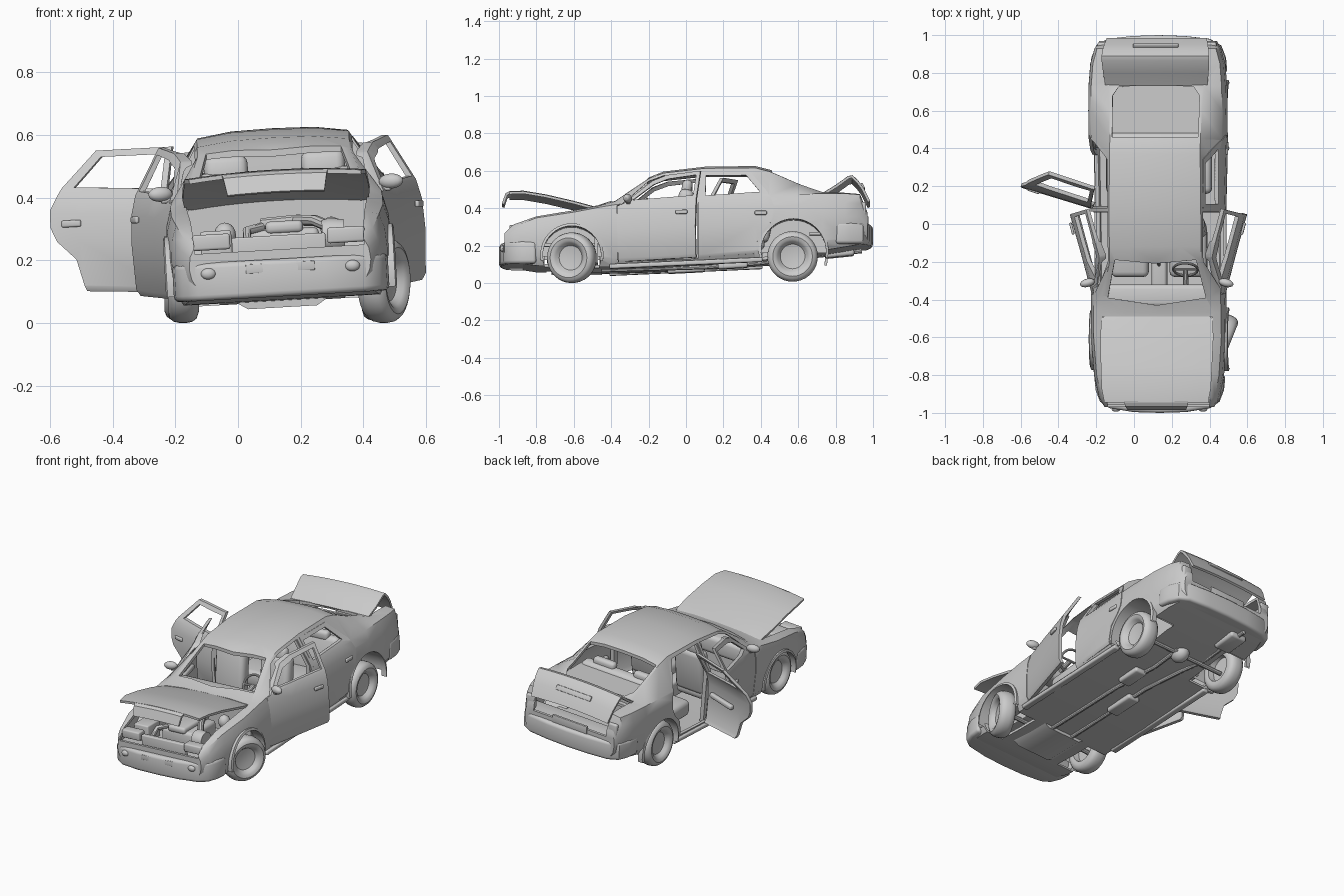
import bpy, bmesh, math
from mathutils import Matrix, Vector

if "Cube" in bpy.data.objects:
    bpy.data.objects.remove(bpy.data.objects["Cube"])

def add(name, bm):
    bmesh.ops.recalc_face_normals(bm, faces=bm.faces)
    me = bpy.data.meshes.new(name)
    bm.to_mesh(me); bm.free()
    ob = bpy.data.objects.new(name, me)
    bpy.context.collection.objects.link(ob)
    return ob

def bake(ob):
    dg = bpy.context.evaluated_depsgraph_get()
    me = bpy.data.meshes.new_from_object(ob.evaluated_get(dg))
    ob.modifiers.clear(); ob.data = me
    return ob

def solidify(ob, t):
    m = ob.modifiers.new("s", 'SOLIDIFY'); m.thickness = t; m.offset = -1
    return bake(ob)

def boolean(ob, cutter, op='DIFFERENCE'):
    m = ob.modifiers.new("b", 'BOOLEAN')
    m.object = cutter; m.operation = op; m.solver = 'EXACT'
    bake(ob)
    bpy.data.objects.remove(cutter)
    return ob

def prism(name, pts, axis, lo, hi):
    """Extrude a 2D outline along one axis."""
    put = {'x': lambda p, d: (d, p[0], p[1]), 'y': lambda p, d: (p[0], d, p[1]),
           'z': lambda p, d: (p[0], p[1], d)}[axis]
    bm = bmesh.new()
    a = [bm.verts.new(put(p, lo)) for p in pts]
    b = [bm.verts.new(put(p, hi)) for p in pts]
    bm.faces.new(a); bm.faces.new(b)
    for i in range(len(pts)):
        j = (i + 1) % len(pts)
        bm.faces.new((a[i], a[j], b[j], b[i]))
    return add(name, bm)

def box(name, c, s, bev=0.0, rx=0.0):
    bm = bmesh.new()
    bmesh.ops.create_cube(bm, size=1, matrix=Matrix.Translation(c) @ Matrix.Rotation(rx, 4, 'X') @ Matrix.Diagonal((*s, 1)))
    if bev:
        bmesh.ops.bevel(bm, geom=bm.edges[:], offset=bev, segments=3, profile=0.5, affect='EDGES')
    return add(name, bm)

def ball(name, c, s):
    bm = bmesh.new()
    bmesh.ops.create_uvsphere(bm, u_segments=16, v_segments=10, radius=1, matrix=Matrix.Translation(c) @ Matrix.Diagonal((*s, 1)))
    return add(name, bm)

def lathe(name, prof, c, side=1, a0=0, a1=2 * math.pi, n=36):
    """Spin (radius, x) points about the x axis."""
    bm = bmesh.new()
    rings = []
    for i in range(n + 1):
        a = a0 + (a1 - a0) * i / n
        rings.append([bm.verts.new((c[0] + side * x, c[1] + r * math.cos(a), c[2] + r * math.sin(a))) for r, x in prof])
    for r, q in zip(rings, rings[1:]):
        for k in range(len(prof) - 1):
            bm.faces.new((r[k], r[k + 1], q[k + 1], q[k]))
    bmesh.ops.remove_doubles(bm, verts=bm.verts, dist=1e-5)
    return add(name, bm)

def tube(name, pts, r, cyclic=False):
    cu = bpy.data.curves.new(name, 'CURVE'); cu.dimensions = '3D'
    cu.bevel_depth = r; cu.bevel_resolution = 3; cu.use_fill_caps = True
    sp = cu.splines.new('POLY'); sp.points.add(len(pts) - 1); sp.use_cyclic_u = cyclic
    for p, q in zip(sp.points, pts):
        p.co = (*q, 1)
    tmp = bpy.data.objects.new(name, cu)
    bpy.context.collection.objects.link(tmp)
    me = bpy.data.meshes.new_from_object(tmp.evaluated_get(bpy.context.evaluated_depsgraph_get()))
    bpy.data.objects.remove(tmp)
    ob = bpy.data.objects.new(name, me)
    bpy.context.collection.objects.link(ob)
    return ob

def sheet(name, rows, crown, t=0.014, n=10):
    """Crowned panel through rows of (y, z, half width)."""
    bm = bmesh.new()
    g = [[bm.verts.new((w * (2 * i / n - 1), y, z - crown * (2 * i / n - 1) ** 2)) for i in range(n + 1)] for y, z, w in rows]
    for r, q in zip(g, g[1:]):
        for i in range(n):
            bm.faces.new((r[i], r[i + 1], q[i + 1], q[i]))
    return solidify(add(name, bm), t)

# Body shell: y, half width, bottom, belt, top half width, top edge, top centre
stations = [(-.97, .29, .11, .25, .25, .262, .27), (-.92, .32, .092, .285, .28, .298, .31),
    (-.8, .345, .075, .33, .29, .34, .35), (-.6, .36, .068, .36, .30, .372, .385),
    (-.47, .36, .068, .385, .30, .395, .41), (-.38, .358, .068, .40, .29, .42, .44),
    (-.2, .357, .073, .42, .243, .545, .56), (-.12, .357, .076, .425, .243, .575, .592),
    (.1, .36, .09, .435, .243, .60, .618), (.37, .365, .108, .445, .24, .603, .622),
    (.45, .368, .115, .45, .24, .582, .602), (.6, .37, .135, .455, .245, .517, .535),
    (.73, .368, .155, .46, .255, .472, .48), (.85, .358, .175, .46, .265, .468, .472),
    (.93, .335, .19, .455, .25, .462, .465), (.97, .31, .20, .36, .25, .365, .37)]
bm = bmesh.new()
rings = []
for y, w, zb, zl, tw, ze, zc in stations:
    half = [(w * .9, zb), (w * .98, zb + .045), (w, zb + (zl - zb) * .55), (w * .985, zb + (zl - zb) * .82),
            (w * .94, zl), (tw, ze), (tw * .55, zc - .003)]
    ring = [(0, zb)] + half + [(0, zc)] + [(-x, z) for x, z in reversed(half)]
    rings.append([bm.verts.new((x, y, z)) for x, z in ring])
for r, q in zip(rings, rings[1:]):
    for k in range(len(r)):
        j = (k + 1) % len(r)
        bm.faces.new((r[k], r[j], q[j], q[k]))
bm.faces.new(rings[0]); bm.faces.new(rings[-1])
body = solidify(add("body_shell", bm), .018)

# Openings: engine bay, windscreen, rear window, boot
for pts, z in (([(-.27, -.99), (.27, -.99), (.29, -.49), (-.29, -.49)], .235),
               ([(-.26, -.39), (0, -.43), (.26, -.39), (.215, -.19), (0, -.21), (-.215, -.19)], .39),
               ([(-.228, .46), (.228, .46), (.23, .68), (.2, .725), (0, .74), (-.2, .725), (-.23, .68)], .42),
               ([(-.265, .76), (.265, .76), (.25, .99), (-.25, .99)], .33)):
    boolean(body, prism("cut", pts, 'z', z, .9))
windows = ([(-.29, .425), (-.19, .508), (-.11, .538), (.045, .558), (.045, .445)],
           [(.105, .45), (.105, .56), (.32, .562), (.395, .47)])
# wheel arches: side, y, z, radius
arches = [(1, -.61, .13, .157), (-1, -.61, .135, .15), (1, .575, .15, .175), (-1, .575, .15, .17)]
for s in (1, -1):
    for w in windows:
        boolean(body, prism("cut", w, 'x', *sorted((s * .2, s * .5))))
for s, y, z, r in arches:
    boolean(body, lathe("cut", [(0, .2), (r, .2), (r, .5), (0, .5)], (0, y, z), s))

# Doors are cut out of the shell and swung on their hinges
outlines = ([(-.365, .094), (-.37, .395), (-.34, .405), (-.2, .53), (-.12, .56), (.065, .58), (.065, .112)],
            [(.085, .118), (.085, .582), (.34, .583), (.435, .47), (.47, .40), (.47, .345), (.45, .30), (.39, .24), (.365, .137)])
swing = {(1, 0): -15, (-1, 0): 15, (1, 1): -.6, (-1, 1): 72}
for (s, k), ang in swing.items():
    tag = ("left" if s < 0 else "right") + ("_rear" if k else "_front")
    xr = sorted((s * .2, s * .5))
    door = body.copy(); door.data = body.data.copy(); door.name = tag + "_door"
    bpy.context.collection.objects.link(door)
    boolean(door, prism("cut", outlines[k], 'x', *xr), 'INTERSECT')
    boolean(body, prism("cut", outlines[k], 'x', *xr))
    parts = [door, box(tag + "_door_handle", (s * .364, .40 if k else -.01, .355), (.014, .065, .022), .006),
             box(tag + "_armrest", (s * .335, .22 if k else -.12, .31), (.03, .2, .03), .01)]
    if not k:
        parts += [ball(tag + "_mirror", (s * .355, -.31, .432), (.04, .022, .024)),
                  box(tag + "_mirror_arm", (s * .335, -.31, .415), (.04, .02, .025), .006)]
    hinge = Vector((s * .355, .085 if k else -.36, 0))
    M = Matrix.Translation(hinge) @ Matrix.Rotation(math.radians(ang), 4, 'Z') @ Matrix.Translation(-hinge)
    for p in parts:
        p.data.transform(M)

# Opened bonnet with grille lip, and opened boot lid
sheet("bonnet", [(-.47, .40, .25), (-.5, .408, .295), (-.6, .435, .30), (-.75, .47, .295), (-.87, .49, .29), (-.945, .488, .275)], .015)
sheet("grille_lip", [(-.94, .488, .17), (-.965, .475, .165), (-.985, .42, .155)], .004)
sheet("boot_lid", [(.73, .478, .27), (.80, .52, .28), (.865, .567, .285), (.89, .572, .285), (.92, .545, .282), (.95, .505, .275), (.985, .435, .265)], .012)
box("boot_lid_strip", (0, .945, .515), (.24, .03, .01), .003, -1.05)

# Bumpers with fog lamps and plate
def mirrored(p):
    return p + [(-x, y) for x, y in reversed(p) if x]
for b in (prism("front_bumper", mirrored([(.346, -.80), (.338, -.88), (.315, -.94), (.265, -.975), (.14, -.995), (0, -1)]), 'z', .085, .205),
          prism("rear_bumper", mirrored([(.362, .80), (.355, .88), (.33, .945), (.27, .98), (.14, .995), (0, 1)]), 'z', .19, .305)):
    m = b.modifiers.new("b", 'BEVEL'); m.width = .018; m.segments = 3; m.angle_limit = math.radians(50)
    bake(b)
box("front_plate", (0, -.992, .178), (.22, .012, .03), .003)
box("rear_plate_panel", (0, .968, .325), (.24, .015, .05), .003)

for s in (1, -1):
    ball("fog_lamp", (s * .23, -.98, .17), (.024, .014, .018))
    box("headlamp", (s * .215, -.915, .27), (.12, .06, .05), .008)
    box("tail_lamp", (s * .285, .948, .375), (.06, .03, .085), .01)
    box("sill", (s * .33, 0, .088), (.04, .82, .025), .008, .045)
    prism("centre_pillar", [(s * x, z) for x, z in ((.325, .1), (.335, .43), (.24, .59), (.22, .59), (.31, .43), (.30, .1))], 'y', .06, .095)
for s, y, z, r in arches:
    lathe("wheel_well", [(0, .2), (r, .2), (r, .35)], (0, y, z), s, 0, math.pi, 20)
    lathe("arch_lip", [(r - .002, .335), (r - .002, .369), (r + .012, .364), (r + .012, .335)], (0, y, z), s, -.2, math.pi + .2, 24)

# Engine bay
box("firewall", (0, -.48, .24), (.6, .02, .30))
box("bay_floor", (0, -.71, .19), (.52, .46, .02))
box("radiator", (0, -.915, .235), (.30, .03, .09), .006)
box("engine_block", (.02, -.7, .245), (.22, .24, .11), .02)
box("cam_cover", (.02, -.7, .305), (.12, .25, .04), .015)
box("battery", (-.2, -.8, .255), (.1, .12, .10), .008)
lathe("air_filter", [(0, -.02), (.05, -.02), (.055, 0), (.05, .05), (0, .05)], (.16, -.8, .27))
tube("intake_hose", [(.16, -.78, .30), (.12, -.72, .32), (.06, -.6, .325), (-.05, -.55, .32)], .018)
tube("radiator_hose", [(-.1, -.9, .26), (-.1, -.84, .3), (-.05, -.8, .31)], .014)
for s in (1, -1):
    ball("fluid_bottle", (s * .17, -.56, .29), (.035, .035, .04))

# Cabin
box("dashboard", (0, -.38, .35), (.62, .12, .11), .025)
box("centre_console", (0, -.15, .17), (.08, .4, .1), .015)
tube("gear_lever", [(0, -.22, .2), (0, -.2, .28)], .009)
rim = Matrix.Translation((.15, -.24, .385)) @ Matrix.Rotation(math.radians(60), 4, 'X')
tube("steering_wheel", [rim @ Vector((.065 * math.cos(a * .2618), .065 * math.sin(a * .2618), 0)) for a in range(24)], .007, True)
tube("steering_spokes", [rim @ Vector((-.06, 0, 0)), rim @ Vector((.06, 0, 0))], .007)
tube("steering_column", [(.15, -.24, .385), (.15, -.36, .34)], .014)
for s in (1, -1):
    box("front_seat_cushion", (s * .155, -.14, .21), (.2, .28, .09), .03, .1)
    box("front_seat_back", (s * .155, -.015, .35), (.2, .08, .28), .03, -.15)
    box("front_headrest", (s * .155, .005, .50), (.14, .055, .085), .026, -.15)
    box("rear_headrest", (s * .14, .43, .455), (.15, .05, .06), .02)
box("rear_seat_cushion", (0, .29, .21), (.56, .26, .1), .03)
box("rear_seat_back", (0, .425, .33), (.56, .08, .25), .03, -.2)
box("parcel_shelf", (0, .605, .425), (.56, .29, .015))
box("boot_floor", (0, .8, .25), (.5, .28, .015))
box("boot_front_wall", (0, .6, .33), (.4, .015, .2))

# Underside: tray, exhaust, axles
prism("engine_tray", [(-.15, .075), (-.11, .05), (.11, .05), (.15, .075)], 'y', -.72, -.45)
tube("exhaust_pipe", [(-.06, -.5, .062), (-.06, .2, .09), (-.1, .45, .11), (-.16, .6, .145), (-.16, .94, .18)], .012)
tube("second_pipe", [(.08, -.5, .062), (.08, .1, .08), (.04, .4, .105), (.04, .6, .13)], .012)
box("front_silencer", (-.06, .0, .075), (.08, .2, .035), .012, .05)
box("middle_silencer", (.08, .25, .09), (.08, .16, .035), .012, .06)
box("rear_silencer", (-.16, .82, .17), (.11, .16, .045), .015, .1)
ball("differential", (0, .57, .13), (.05, .06, .05))
for y in (-.6, .57):
    tube("axle", [(-.3, y, .13), (.3, y, .13)], .014)

# The whole body leans a little to one side
lean = Matrix.Translation((.145, 0, 0)) @ Matrix.Rotation(math.radians(-3.3), 4, 'Y')
for ob in bpy.data.objects:
    ob.data.transform(lean)

# Wheels stand on the ground, one front wheel steered
tyre = [(0, .012), (.03, .012), (.066, .018), (.08, .036), (.09, .045), (.106, .049), (.121, .043),
        (.131, .03), (.135, .012), (.135, -.012), (.131, -.03), (.121, -.043), (.1, -.05), (.08, -.045), (.075, -.01), (0, -.01)]
for name, x, y, s, a in (("front_right_wheel", .465, -.61, 1, -22), ("front_left_wheel", -.175, -.61, -1, 0),
                         ("rear_right_wheel", .445, .57, 1, 0), ("rear_left_wheel", -.185, .57, -1, 0)):
    wheel = lathe(name, tyre, (0, 0, 0), s)
    wheel.data.transform(Matrix.Translation((x, y, .142 if y > 0 else .135)) @ Matrix.Rotation(math.radians(a), 4, 'Z'))

for ob in bpy.data.objects:
    ob.select_set(True)
bpy.context.view_layer.objects.active = body
bpy.ops.object.shade_smooth_by_angle(angle=math.radians(35))
